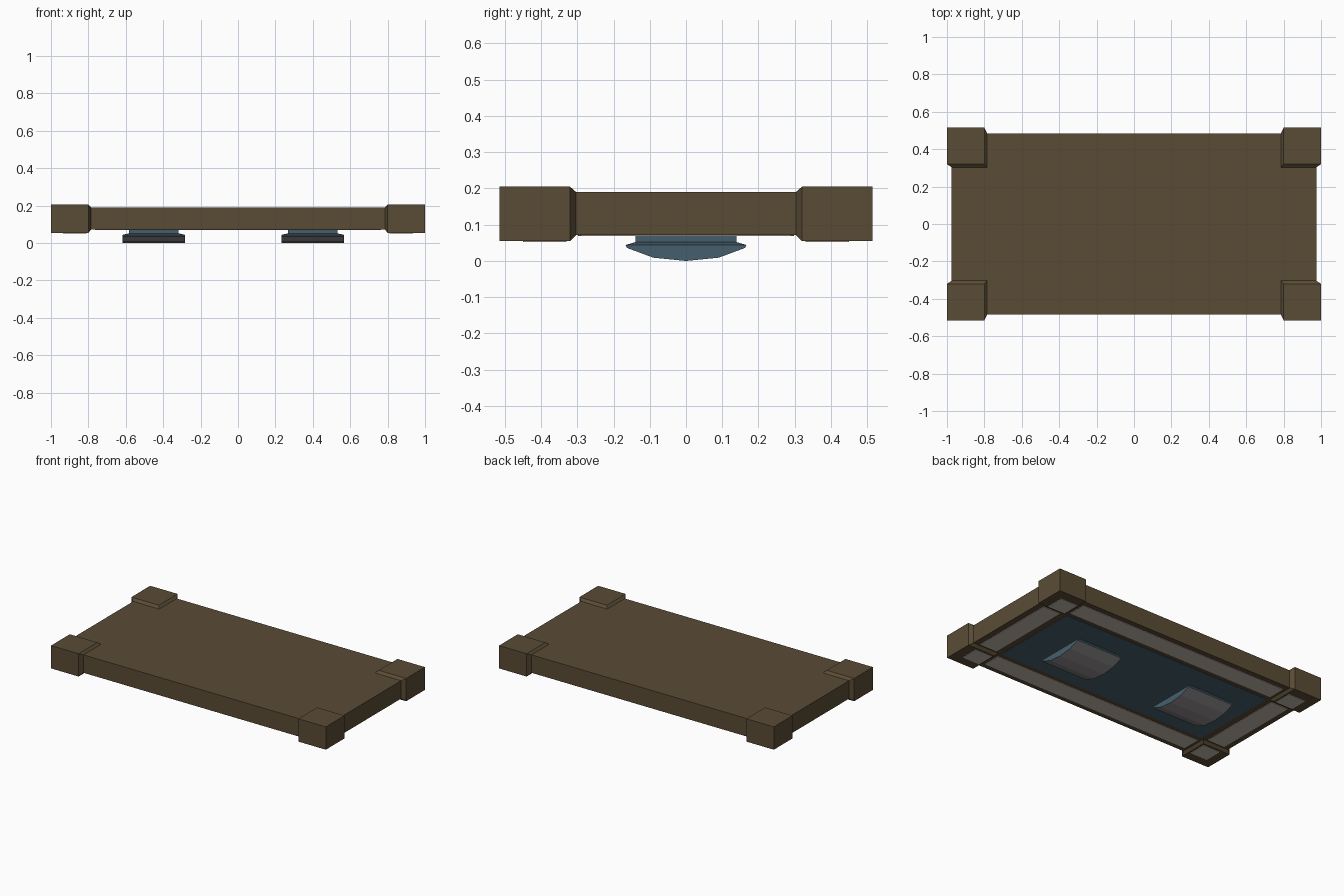
import bpy, bmesh
from itertools import product

if "Cube" in bpy.data.objects:
    bpy.data.objects.remove(bpy.data.objects["Cube"])


def material(name, rgb):
    m = bpy.data.materials.new(name)
    lin = [(c / 255 / 12.92) if c < 10 else ((c / 255 + 0.055) / 1.055) ** 2.4 for c in rgb]
    m.diffuse_color = (*lin, 1)
    m.use_nodes = True
    m.node_tree.nodes["Principled BSDF"].inputs["Base Color"].default_value = m.diffuse_color
    return m


BROWN = material("dark brown", (90, 76, 53))
BLUE = material("slate blue", (70, 95, 109))
PALE = material("pale grey", (195, 186, 176))
GREY = material("mid grey", (150, 147, 146))


def finish(name, bm, *mats):
    bmesh.ops.recalc_face_normals(bm, faces=bm.faces)
    me = bpy.data.meshes.new(name)
    bm.to_mesh(me)
    bm.free()
    for m in mats:
        me.materials.append(m)
    ob = bpy.data.objects.new(name, me)
    bpy.context.collection.objects.link(ob)
    return ob


def hull(name, points, *mats):
    bm = bmesh.new()
    for p in points:
        bm.verts.new(p)
    bmesh.ops.convex_hull(bm, input=bm.verts)
    bmesh.ops.dissolve_limit(bm, angle_limit=0.01, verts=bm.verts, edges=bm.edges)
    return finish(name, bm, *mats)


def box(name, xs, ys, zs, mat):
    return hull(name, product(xs, ys, zs), mat)


# Main slab and blue underside panel
box("deck_slab", (-.975, .975), (-.485, .485), (.072, .19), BROWN)
box("underside_panel", (-.765, .765), (-.298, .298), (.069, .08), BLUE)

# Pale strips along the underside edges
for s in (-1, 1):
    box("long_strip", (-.765, .765), (s * .33, s * .45), (.069, .08), PALE)
    box("short_strip", (s * .81, s * .935), (-.29, .29), (.069, .08), PALE)

# Corner blocks, tapering inward to the slab, with pale plates below
for sx, sy in product((-1, 1), repeat=2):
    full = list(product((sx * .80, sx), (sy * .32, sy * .515), (.055, .205)))
    taper = list(product((sx * .785, sx * .975), (sy * .303, sy * .485), (.072, .19)))
    hull("corner_block", full + taper, BROWN)
    box("corner_plate", (sx * .81, sx * .935), (sy * .33, sy * .45), (.052, .06), PALE)

# Rocker feet: narrow neck, sloped flange and a curved grey sole
for cx in (-.45, .40):
    box("foot_neck", (cx - .132, cx + .132), (-.14, .14), (.045, .075), BLUE)
    pts = list(product((cx - .132, cx + .132), (-.14, .14), (.052,)))
    for y, z in ((.167, .044), (.163, .036), (.09, .009)):
        pts += product((cx - .167, cx + .167), (-y, y), (z,))
    pts += product((cx - .167, cx + .167), (0,), (0,))
    foot = hull("rocker_foot", pts, BLUE, GREY)
    for f in foot.data.polygons:
        f.material_index = int(f.normal.z < -.5)
